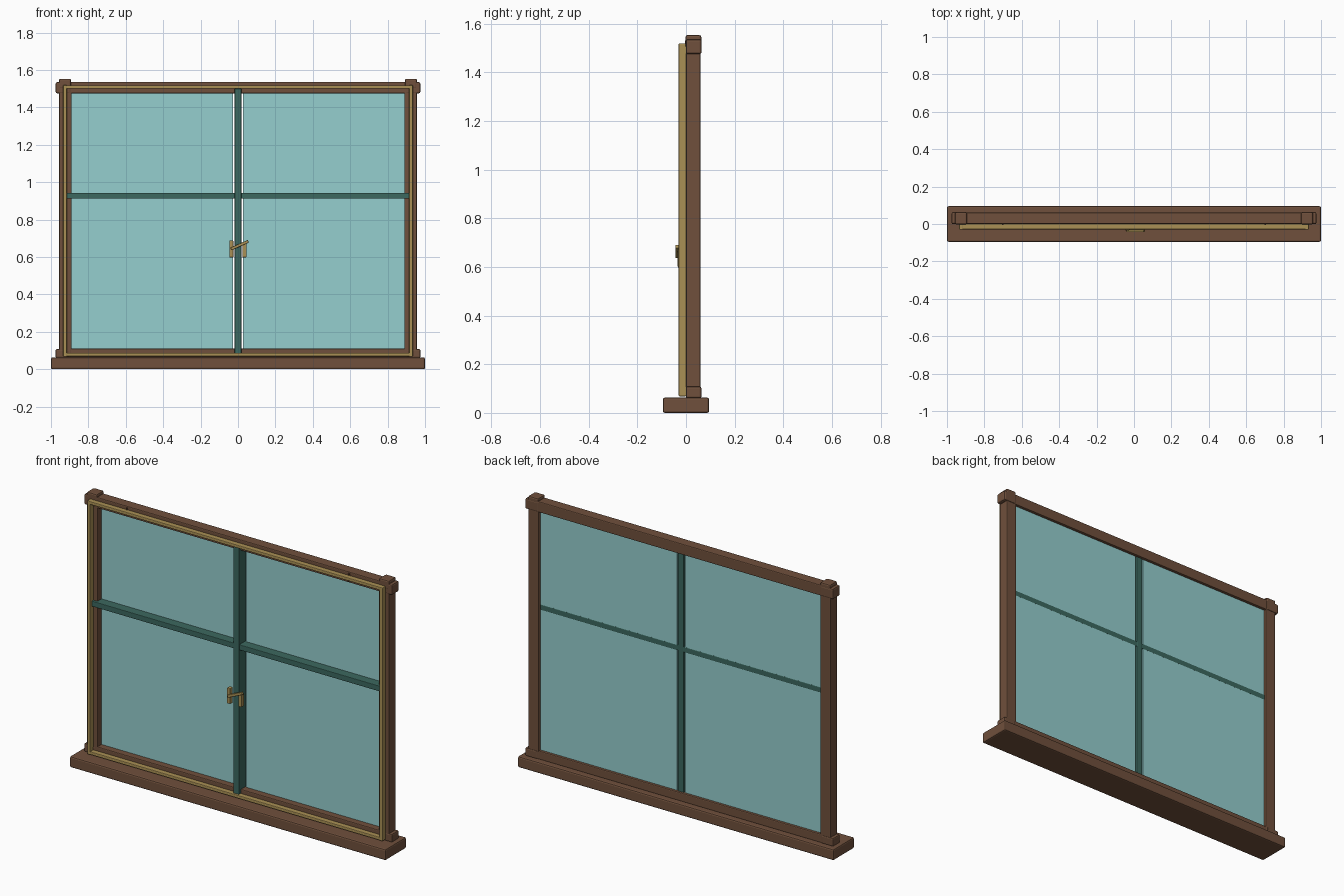
import bpy, bmesh, math
from mathutils import Matrix

if "Cube" in bpy.data.objects:
    bpy.data.objects.remove(bpy.data.objects["Cube"])


def material(name, rgba):
    m = bpy.data.materials.new(name)
    m.diffuse_color = rgba
    m.use_nodes = True
    m.node_tree.nodes["Principled BSDF"].inputs["Base Color"].default_value = m.diffuse_color
    return m


WOOD = material("wood", (0.16, 0.08, 0.045, 1))
BRASS = material("brass", (0.40, 0.28, 0.09, 1))
GREEN = material("green_paint", (0.045, 0.14, 0.115, 1))
GLASS = material("glass", (0.30, 0.62, 0.62, 0.5))


def bar(name, x, y, z, mat, bevel=0.0, tilt=0.0):
    """Box from (min, max) ranges, optionally bevelled and tilted about y."""
    bm = bmesh.new()
    bmesh.ops.create_cube(bm, size=1)
    bmesh.ops.scale(bm, vec=(x[1] - x[0], y[1] - y[0], z[1] - z[0]), verts=bm.verts)
    if bevel:
        bmesh.ops.bevel(bm, geom=bm.edges[:], offset=bevel, segments=2,
                        profile=0.5, affect='EDGES')
    bmesh.ops.rotate(bm, matrix=Matrix.Rotation(tilt, 3, 'Y'), verts=bm.verts)
    me = bpy.data.meshes.new(name)
    bm.to_mesh(me)
    bm.free()
    me.materials.append(mat)
    ob = bpy.data.objects.new(name, me)
    ob.location = (sum(x) / 2, sum(y) / 2, sum(z) / 2)
    bpy.context.collection.objects.link(ob)
    return ob


def pair(name, x, y, z, mat, bevel=0.0):
    """The same bar on the left and right side."""
    bar(name + "_right", x, y, z, mat, bevel)
    bar(name + "_left", (-x[1], -x[0]), y, z, mat, bevel)


# Sill and outer wooden frame
bar("sill", (-1, 1), (-0.095, 0.095), (0, 0.063), WOOD, 0.008)
pair("side_post", (0.89, 0.957), (0, 0.06), (0.06, 1.50), WOOD, 0.005)
bar("top_rail", (-0.93, 0.93), (0.001, 0.061), (1.475, 1.537), WOOD, 0.005)
bar("bottom_rail", (-0.92, 0.92), (0.001, 0.059), (0.06, 0.11), WOOD, 0.005)

# Stepped corner blocks
pair("top_corner_block", (0.892, 0.975), (-0.001, 0.064), (1.475, 1.535), WOOD, 0.008)
pair("top_corner_cap", (0.892, 0.957), (-0.002, 0.063), (1.50, 1.553), WOOD, 0.008)
pair("bottom_corner_block", (0.90, 0.975), (-0.001, 0.063), (0.06, 0.108), WOOD, 0.007)

# Brass trim around the front
pair("trim_side", (0.915, 0.935), (-0.03, 0.001), (0.068, 1.519), BRASS, 0.004)
bar("trim_top", (-0.932, 0.932), (-0.029, 0.002), (1.50, 1.518), BRASS, 0.004)
bar("trim_bottom", (-0.932, 0.932), (-0.029, 0.002), (0.069, 0.087), BRASS, 0.004)

# Glass panes and glazing bars
pair("glass_pane", (0.026, 0.90), (0.037, 0.045), (0.10, 1.485), GLASS)
bar("vertical_glazing_bar", (-0.018, 0.018), (-0.018, 0.047), (0.085, 1.50), GREEN, 0.003)
bar("horizontal_glazing_bar", (-0.92, 0.92), (-0.014, 0.046), (0.912, 0.943), GREEN, 0.003)

# Latch: two plates and a tilted lever
bar("latch_plate_left", (-0.046, -0.025), (-0.034, -0.010), (0.598, 0.688), BRASS, 0.003)
bar("latch_plate_right", (0.024, 0.045), (-0.034, -0.010), (0.598, 0.672), BRASS, 0.003)
bar("latch_lever", (-0.042, 0.060), (-0.044, -0.030), (0.656, 0.671), BRASS, 0.003,
    tilt=-math.radians(24))

# Small pins on the top rail
pair("rail_pin", (0.699, 0.707), (-0.005, 0.01), (1.485, 1.53), WOOD)
